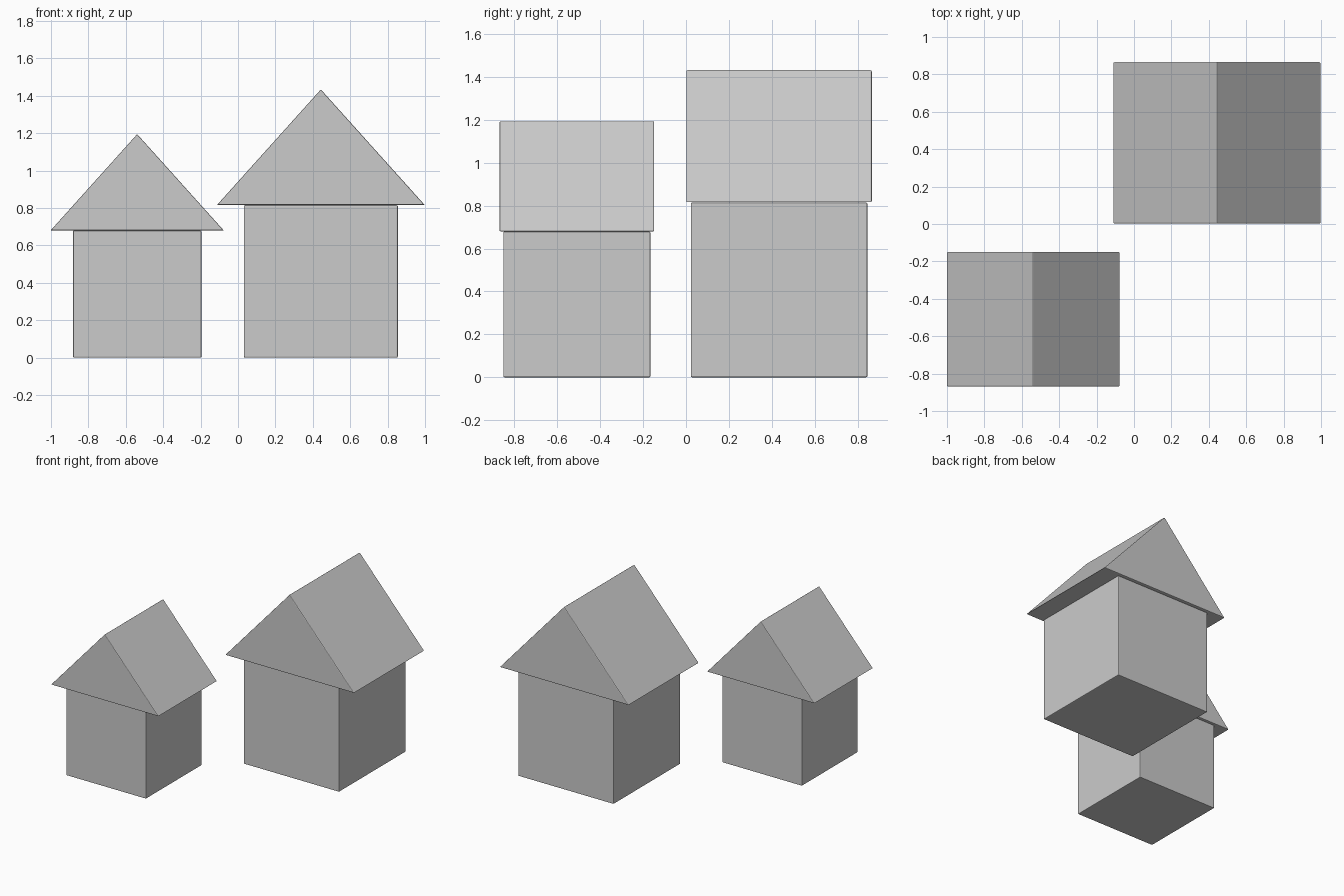
import bpy, bmesh

if "Cube" in bpy.data.objects:
    bpy.data.objects.remove(bpy.data.objects["Cube"])


def extrude_profile(name, profile, depth, cx, cy, scale):
    """Extrude an XZ outline along y, centred on (cx, cy), with softened edges."""
    bm = bmesh.new()
    front = bm.faces.new([bm.verts.new((x, -depth / 2, z)) for x, z in profile])
    new = bmesh.ops.extrude_face_region(bm, geom=[front])["geom"]
    bmesh.ops.translate(bm, vec=(0, depth, 0),
                        verts=[v for v in new if isinstance(v, bmesh.types.BMVert)])
    bmesh.ops.scale(bm, vec=(scale,) * 3, verts=bm.verts)
    bmesh.ops.recalc_face_normals(bm, faces=bm.faces)
    mesh = bpy.data.meshes.new(name)
    bm.to_mesh(mesh)
    bm.free()
    obj = bpy.data.objects.new(name, mesh)
    obj.location = (cx, cy, 0)
    bpy.context.collection.objects.link(obj)
    bevel = obj.modifiers.new("soft_edges", "BEVEL")
    bevel.width = 0.005 * scale
    bevel.segments = 2


def house(name, cx, cy, scale):
    # Square walls
    w, h = 0.343, 0.679
    extrude_profile(name + "_walls", [(-w, 0), (w, 0), (w, h), (-w, h)],
                    0.686, cx, cy, scale)
    # Gabled roof with wide eaves
    e = 0.463
    extrude_profile(name + "_roof", [(-e, 0.68), (e, 0.68), (0, 1.195)],
                    0.721, cx, cy, scale)


house("small_house", -0.539, -0.509, 1.0)
house("large_house", 0.443, 0.434, 1.2)
